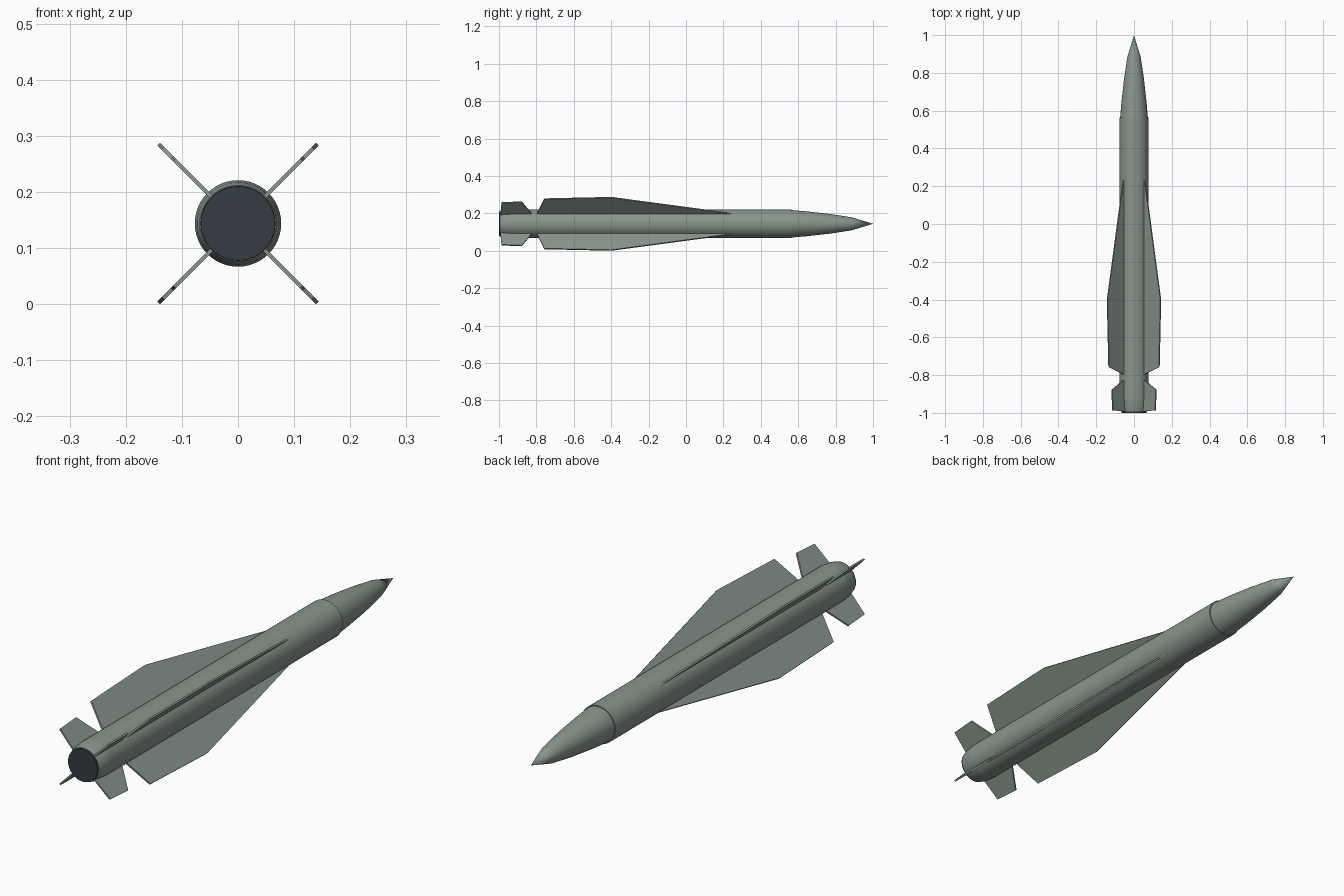
import bpy, bmesh
from math import cos, sin, pi, radians
from mathutils import Vector

if "Cube" in bpy.data.objects:
    bpy.data.objects.remove(bpy.data.objects["Cube"])

CZ = 0.144      # height of the body axis
R = 0.077       # body radius
SIDES = 48


def material(name, rgb):
    m = bpy.data.materials.new(name)
    m.diffuse_color = (*rgb, 1)
    m.use_nodes = True
    m.node_tree.nodes["Principled BSDF"].inputs["Base Color"].default_value = m.diffuse_color
    return m


GREEN = material("grey_green", (0.25, 0.30, 0.265))
DARK = material("dark_grey", (0.035, 0.045, 0.055))


def finish(name, bm, mat, smooth=True):
    bmesh.ops.recalc_face_normals(bm, faces=bm.faces)
    me = bpy.data.meshes.new(name)
    bm.to_mesh(me)
    bm.free()
    me.materials.append(mat)
    ob = bpy.data.objects.new(name, me)
    bpy.context.collection.objects.link(ob)
    if smooth:
        bpy.context.view_layer.objects.active = ob
        ob.select_set(True)
        bpy.ops.object.shade_smooth_by_angle(angle=radians(30))
        ob.select_set(False)
    return ob


def lathe(name, profile, mat):
    """Spin (y, radius) points about the body axis and cap open ends."""
    bm = bmesh.new()
    rings = []
    for y, r in profile:
        if r == 0:
            rings.append([bm.verts.new((0, y, CZ))])
        else:
            rings.append([bm.verts.new((r * cos(2 * pi * i / SIDES), y,
                                        CZ + r * sin(2 * pi * i / SIDES)))
                          for i in range(SIDES)])
    for a, b in zip(rings, rings[1:]):
        for i in range(SIDES):
            j = (i + 1) % SIDES
            if len(b) == 1:
                bm.faces.new((a[i], a[j], b[0]))
            else:
                bm.faces.new((a[i], a[j], b[j], b[i]))
    for ring in (rings[0], rings[-1]):
        if len(ring) > 1:
            bm.faces.new(ring)
    return finish(name, bm, mat)


def fins(name, outline, thick):
    """Four flat plates in an X, drawn as (y, radius) outlines."""
    for k in range(4):
        a = pi / 4 + k * pi / 2
        out = Vector((cos(a), 0, sin(a)))
        side = Vector((-sin(a), 0, cos(a))) * thick
        bm = bmesh.new()
        base = Vector((0, 0, CZ)) - side / 2
        f = bm.faces.new([bm.verts.new(base + out * r + Vector((0, y, 0)))
                          for y, r in outline])
        ext = bmesh.ops.extrude_face_region(bm, geom=[f])
        bmesh.ops.translate(bm, vec=side, verts=[
            v for v in ext["geom"] if isinstance(v, bmesh.types.BMVert)])
        finish(f"{name}_{k + 1}", bm, GREEN, smooth=False)


# Body sections, front to back
lathe("nose_cone", [(0.56, 0.0735), (0.65, 0.066), (0.77, 0.0525),
                    (0.885, 0.035), (1.0, 0)], GREEN)
lathe("nose_collar", [(0.535, R), (0.565, R)], GREEN)
lathe("guidance_section", [(0.225, R), (0.535, R)], GREEN)
lathe("warhead_section", [(-0.50, R), (0.225, R)], GREEN)
lathe("motor_section", [(-0.93, R), (-0.50, R)], GREEN)
lathe("tail_section", [(-0.993, 0.068), (-0.975, 0.073), (-0.93, R)], GREEN)

# Dark exhaust plate
lathe("exhaust_plate", [(-1.0, 0.066), (-0.99, 0.067)], DARK)

# Long wings and steering tail fins
fins("wing", [(0.30, 0.068), (-0.40, 0.2), (-0.757, 0.189), (-0.80, 0.068)], 0.007)
fins("tail_fin", [(-0.82, 0.068), (-0.878, 0.166), (-0.986, 0.160), (-0.993, 0.066)], 0.007)
